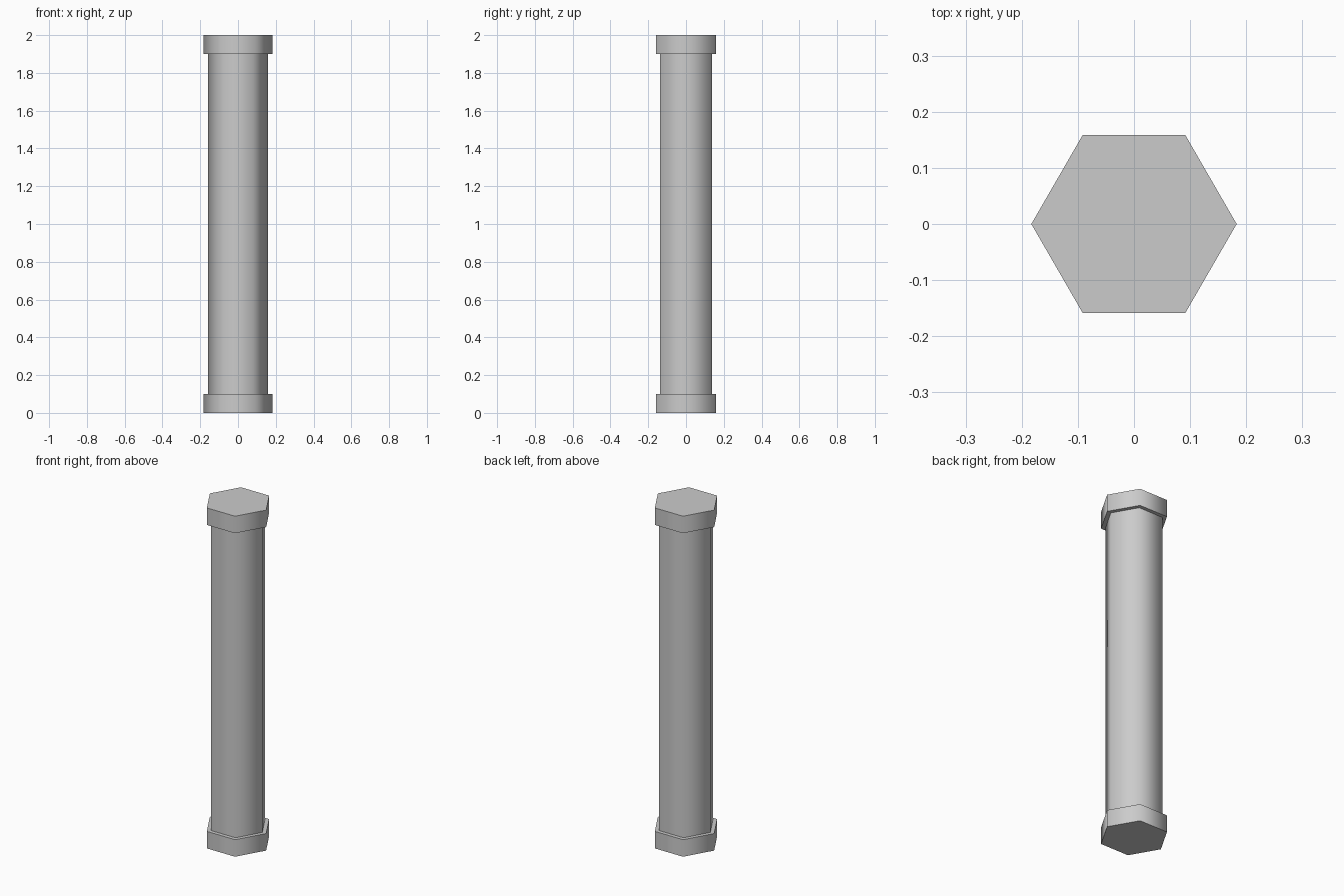
import bpy
from math import radians

if "Cube" in bpy.data.objects:
    bpy.data.objects.remove(bpy.data.objects["Cube"])


def hex_prism(name, radius, z0, z1):
    """Six-sided prism with corners on the x axis, sides shaded smooth."""
    bpy.ops.mesh.primitive_cylinder_add(
        vertices=6, radius=radius, depth=z1 - z0,
        location=(0, 0, (z0 + z1) / 2), rotation=(0, 0, radians(30)))
    obj = bpy.context.object
    obj.name = name
    # 60 degree side corners stay smooth, 90 degree rims stay sharp
    bpy.ops.object.shade_smooth_by_angle(angle=radians(70))
    return obj


CAP_RADIUS, SHAFT_RADIUS = 0.183, 0.158
CAP_HEIGHT, HEIGHT = 0.1, 2.0

# Base, shaft and top cap of the column
hex_prism("column_base", CAP_RADIUS, 0, CAP_HEIGHT)
hex_prism("column_shaft", SHAFT_RADIUS, CAP_HEIGHT, HEIGHT - CAP_HEIGHT)
hex_prism("column_cap", CAP_RADIUS, HEIGHT - CAP_HEIGHT, HEIGHT)
